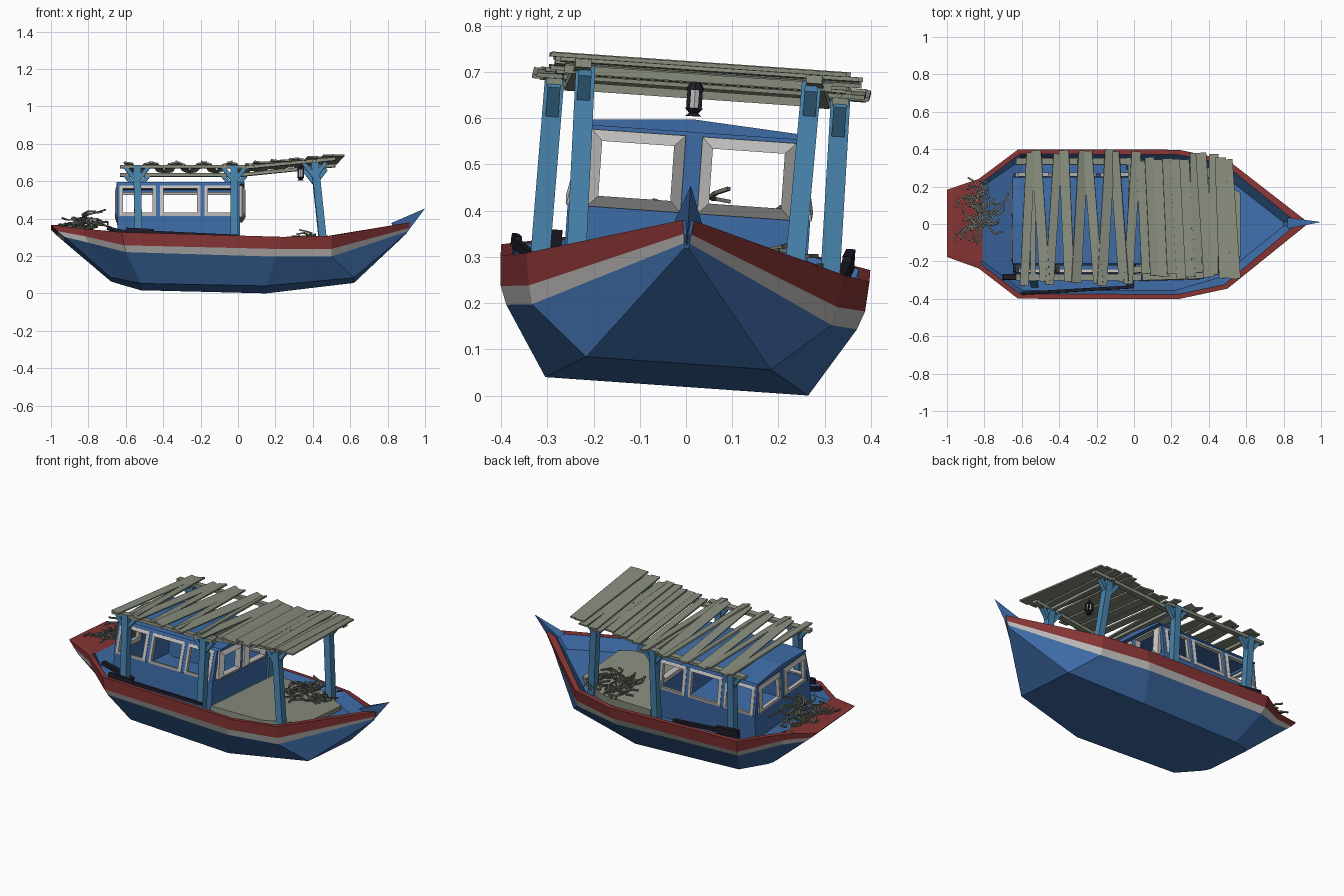
import bpy, bmesh, math, random
from mathutils import Vector, Matrix

if "Cube" in bpy.data.objects:
    bpy.data.objects.remove(bpy.data.objects["Cube"])

random.seed(4)
ROLL = Matrix.Translation((0, -0.02, 0.02)) @ Matrix.Rotation(-0.07, 4, 'X')  # the boat lists slightly


def mat(name, rgb):
    m = bpy.data.materials.new(name)
    m.diffuse_color = (*rgb, 1)
    m.use_nodes = True
    m.node_tree.nodes["Principled BSDF"].inputs["Base Color"].default_value = m.diffuse_color
    return m


BLUE = mat("hull_blue", (0.048, 0.15, 0.39))
RED = mat("rail_red", (0.24, 0.034, 0.034))
WHITE = mat("trim_white", (0.52, 0.51, 0.50))
POST = mat("post_blue", (0.065, 0.23, 0.42))
WOOD = mat("weathered_wood", (0.25, 0.27, 0.21))
NET = mat("net_grey", (0.15, 0.16, 0.13))
DARK = mat("dark_iron", (0.013, 0.012, 0.022))


def finish(bm, name, *mats, normals=True):
    if normals:
        bmesh.ops.recalc_face_normals(bm, faces=bm.faces[:])
    me = bpy.data.meshes.new(name)
    bm.to_mesh(me)
    bm.free()
    me.transform(ROLL)
    for m in mats:
        me.materials.append(m)
    ob = bpy.data.objects.new(name, me)
    bpy.context.collection.objects.link(ob)
    return ob


def bar(bm, p, q, w, t, twist=0.0, up=(0, 0, 1)):
    """Box from p to q, w wide and t thick."""
    p, q = Vector(p), Vector(q)
    d = (q - p).normalized()
    side = d.cross(Vector(up))
    if side.length < 0.3:
        side = d.cross(Vector((1, 0, 0)))
    side.normalize()
    rot = Matrix.Rotation(twist, 3, d)
    s, n = rot @ side, rot @ side.cross(d)
    ends = [[bm.verts.new(c + s * a * w / 2 + n * b * t / 2)
             for a, b in ((-1, -1), (1, -1), (1, 1), (-1, 1))] for c in (p, q)]
    bm.faces.new(ends[0])
    bm.faces.new(ends[1][::-1])
    for i in range(4):
        j = (i + 1) % 4
        bm.faces.new((ends[0][i], ends[1][i], ends[1][j], ends[0][j]))


def prism(bm, bottom, top):
    """Closed solid between two loops with equal counts."""
    a = [bm.verts.new(v) for v in bottom]
    b = [bm.verts.new(v) for v in top]
    bm.faces.new(a[::-1])
    bm.faces.new(b)
    for i in range(len(a)):
        j = (i + 1) % len(a)
        bm.faces.new((a[i], a[j], b[j], b[i]))


# Hull: lengthwise lines from stern to bow, from the bottom up and into the deck
keel = [(-.68, .15, .055), (-.66, .18, .05), (-.52, .26, .015), (.15, .285, 0), (.62, .2, .05), (.9, .004, .3)]
side = [(-.93, .19, .27), (-.8, .24, .235), (-.6, .375, .175), (.2, .38, .15), (.5, .325, .155), (.9, .006, .31)]
trim = [(-.965, .185, .3), (-.82, .24, .27), (-.61, .395, .21), (.22, .395, .19), (.5, .335, .195), (.915, .008, .33)]
rail = [(-1, .18, .335), (-.83, .24, .31), (-.62, .4, .28), (.24, .4, .255), (.5, .345, .265), (.92, .012, .36)]
inner = [(-.97, .16, .335), (-.82, .215, .31), (-.61, .375, .28), (.23, .375, .255), (.48, .325, .265), (.86, .012, .35)]
deck = [(-.96, .15, .334), (-.81, .2, .308), (-.6, .35, .21), (.22, .35, .2), (.46, .28, .205), (.8, .01, .27)]
lines = [keel, side, trim, rail, inner, deck]
strip_mat = [0, 2, 1, 1, 0]
bm = bmesh.new()
V = {(k, s): [bm.verts.new((x, y * s, z)) for x, y, z in ln] for s in (1, -1) for k, ln in enumerate(lines)}
for i in range(5):
    for s in (1, -1):
        for k in range(5):
            a, b = V[k, s], V[k + 1, s]
            f = bm.faces.new((a[i], a[i + 1], b[i + 1], b[i]))
            f.material_index = 1 if (k == 4 and i == 0) else strip_mat[k]
    for k in (0, 5):                                   # bottom and deck
        a, b = V[k, 1], V[k, -1]
        f = bm.faces.new((a[i], a[i + 1], b[i + 1], b[i]))
        f.material_index = 1 if (k == 5 and i == 0) else 0
for e in (0, 5):                                       # stern and bow closures
    for k in range(5):
        f = bm.faces.new((V[k, 1][e], V[k + 1, 1][e], V[k + 1, -1][e], V[k, -1][e]))
        f.material_index = strip_mat[k] if e == 0 else 0
        if e == 0 and k == 4:
            f.material_index = 1
finish(bm, "hull", BLUE, RED, WHITE)

# Prow spike
bm = bmesh.new()
pts = [bm.verts.new(v) for v in ((.82, .03, .355), (.82, -.03, .355), (.895, 0, .295), (1, 0, .435))]
for f in ((0, 1, 2), (0, 1, 3), (0, 2, 3), (1, 2, 3)):
    bm.faces.new([pts[i] for i in f])
finish(bm, "prow", BLUE)

# Fore deck platform
bm = bmesh.new()
plan = [(.03, -.3), (.36, -.29), (.57, -.17), (.57, .17), (.36, .29), (.03, .3)]
prism(bm, [(x, y, .19) for x, y in plan], [(x, y, .25) for x, y in plan])
finish(bm, "fore_platform", WOOD)

# Cabin: low walls, window pillars and a shallow ridged roof
X0, X1, SILL, TOP = -.645, .01, .375, .55


def half_width(z):
    return .262 - max(0, z - SILL) * .2


bm = bmesh.new()
for s in (1, -1):
    bar(bm, (X0, s * .255, .29), (X1, s * .255, .29), .016, SILL - .2)
    for x in (X0 + .008, -.427, -.19, X1 - .012):
        bar(bm, (x, s * .252, SILL - .01), (x, s * (half_width(TOP) - .01), TOP), .022, .022)
    bar(bm, (X0, s * .22, TOP - .004), (X1, s * .22, TOP - .004), .02, .02)
for x in (X0 + .008, X1 - .008):
    bar(bm, (x, -.26, .29), (x, .26, .29), .016, SILL - .2)
    bar(bm, (x, -.22, TOP - .004), (x, .22, TOP - .004), .016, .02)
    bar(bm, (x, 0, SILL - .01), (x, 0, TOP), .04, .016)
finish(bm, "cabin_walls", BLUE)
bm = bmesh.new()
outline = [(-.235, TOP), (.235, TOP), (.23, TOP + .012), (0, TOP + .028), (-.23, TOP + .012)]
prism(bm, [(X0 - .005, y, z) for y, z in outline], [(X1 + .025, y, z) for y, z in outline])
finish(bm, "cabin_roof", BLUE)


def window(bm, corners, depth, width=.02):
    """Open frame: outer loop, smaller inner loop, pushed out by depth."""
    c = [Vector(v) for v in corners]
    n = (c[1] - c[0]).cross(c[3] - c[0]).normalized()
    u, v = (c[1] - c[0]).normalized(), (c[3] - c[0]).normalized()
    inn = [c[i] + u * width * a + v * width * b for i, (a, b) in enumerate(((1, 1), (-1, 1), (-1, -1), (1, -1)))]
    rings = [[bm.verts.new(p + n * d) for p in loop]
             for loop, d in ((c, -.01), (c, depth * .4), (inn, depth), (inn, -.01))]
    for k in range(4):
        a, b = rings[k], rings[(k + 1) % 4]
        for i in range(4):
            j = (i + 1) % 4
            bm.faces.new((a[i], a[j], b[j], b[i]))


bm = bmesh.new()
for x0, x1 in ((-.633, -.438), (-.416, -.201), (-.179, -.01)):
    for s in (1, -1):
        lo, hi = -s * half_width(SILL), -s * half_width(TOP)
        a, b = (x0, x1) if s == 1 else (x1, x0)
        window(bm, [(a, lo, SILL), (b, lo, SILL), (b, hi, TOP - .008), (a, hi, TOP - .008)], .01, .018)
for x, s in ((X1, 1), (X0, -1)):
    for y0, y1 in ((-.222, -.018), (.018, .222)):
        a, b = (y0, y1) if s == 1 else (y1, y0)
        window(bm, [(x, a, SILL), (x, b, SILL), (x, b, TOP - .008), (x, a, TOP - .008)], .03 if s == 1 else .012, .024)
finish(bm, "window_frames", WHITE)

# Canopy posts with forked braces
bm = bmesh.new()
for s in (1, -1):
    for xb, xt, yb, yt, h in ((-.53, -.54, .315, .31, .645), (-.02, -.02, .315, .31, .645), (.46, .41, .235, .245, .675)):
        bar(bm, (xb, s * yb, .2), (xt, s * yt, h), .042, .04)
        for d in (-1, 1):
            bar(bm, (xt, s * yt, h - .09), (xt + d * .06, s * yt, h - .012), .028, .022)
finish(bm, "canopy_posts", POST)

# Canopy beams and planks
bm = bmesh.new()
for s in (1, -1):
    bar(bm, (-.63, s * .31, .637), (.04, s * .31, .637), .035, .018)
    bar(bm, (-.02, s * .27, .63), (.52, s * .25, .683), .035, .018)
for x, y in ((-.54, .33), (-.02, .33), (.41, .29)):
    h = .632 if x < .3 else .668
    bar(bm, (x, -y, h), (x, y, h), .025, .018)
finish(bm, "canopy_beams", WOOD)
bm = bmesh.new()
R = random.uniform
for i in range(9):
    x, d = -.57 + i * .07, .022 * (-1) ** i + R(-.008, .008)
    bar(bm, (x - d, -.36 + R(0, .03), .655), (x + d, .365 + R(-.02, .01), .655),
        R(.045, .056), .009, .42 * (-1) ** i * R(.3, 1))
for i in range(11):
    x, d = .05 + i * .047, R(-.012, .012)
    z = .652 + i * .0045 + .006 * (i % 2)
    bar(bm, (x + .01 - d, -.305 + R(-.02, .02), z), (x - .01 + d, .335 + R(-.025, .02), z),
        R(.046, .06), .009, R(-.1, .15))
finish(bm, "canopy_planks", WOOD)


# Heaped nets made of tangled, bent cord
def net(name, c, rx, ry, h, n):
    bm = bmesh.new()
    for _ in range(n):
        a, r, t = R(0, math.tau), math.sqrt(R(0, .7)), R(0, math.tau)
        p = Vector((c[0] + rx * r * math.cos(a), c[1] + ry * r * math.sin(a), c[2] + h * (1 - r) * R(.1, 1)))
        for _ in range(3):
            q = p + Vector((math.cos(t) * .04, math.sin(t) * .04, R(-.012, .012)))
            q.z = max(q.z, c[2])
            bar(bm, p, q, .009, .008)
            p, t = q, t + R(.4, 1.3)
    finish(bm, name, NET)


net("stern_net", (-.84, .06, .335), .11, .13, .1, 42)
net("fore_net", (.34, .17, .256), .13, .11, .08, 42)

# Oars lying along the side decks
bm = bmesh.new()
bar(bm, (-.6, -.372, .288), (.0, -.335, .262), .016, .016)
bar(bm, (-.6, -.372, .288), (-.45, -.363, .281), .014, .036)
bar(bm, (-.7, -.285, .31), (-.5, -.285, .26), .03, .02)
bar(bm, (-.6, .355, .3), (-.15, .335, .25), .018, .02)
bar(bm, (-.6, .355, .3), (-.45, .348, .283), .02, .045)
finish(bm, "oars", DARK)


# Hanging lantern
def stack(name, m, levels, seg=8):
    bm = bmesh.new()
    for r0, z0, r1, z1 in levels:
        bmesh.ops.create_cone(bm, cap_ends=True, segments=seg, radius1=r0, radius2=r1, depth=z1 - z0,
                              matrix=Matrix.Translation((.335, -.005, (z0 + z1) / 2)))
    return finish(bm, name, m)


stack("lantern_frame", DARK, [(.017, .585, .01, .592), (.01, .592, .02, .603), (.02, .642, .013, .657),
                              (.013, .657, .004, .664), (.002, .66, .002, .69)])
stack("lantern_glass", WHITE, [(.015, .602, .015, .643)])
bm = bmesh.new()
for i in range(4):
    a = math.pi / 4 + i * math.pi / 2
    x, y = .335 + .018 * math.cos(a), -.005 + .018 * math.sin(a)
    bar(bm, (x, y, .6), (x, y, .645), .008, .008)
finish(bm, "lantern_bars", DARK)
